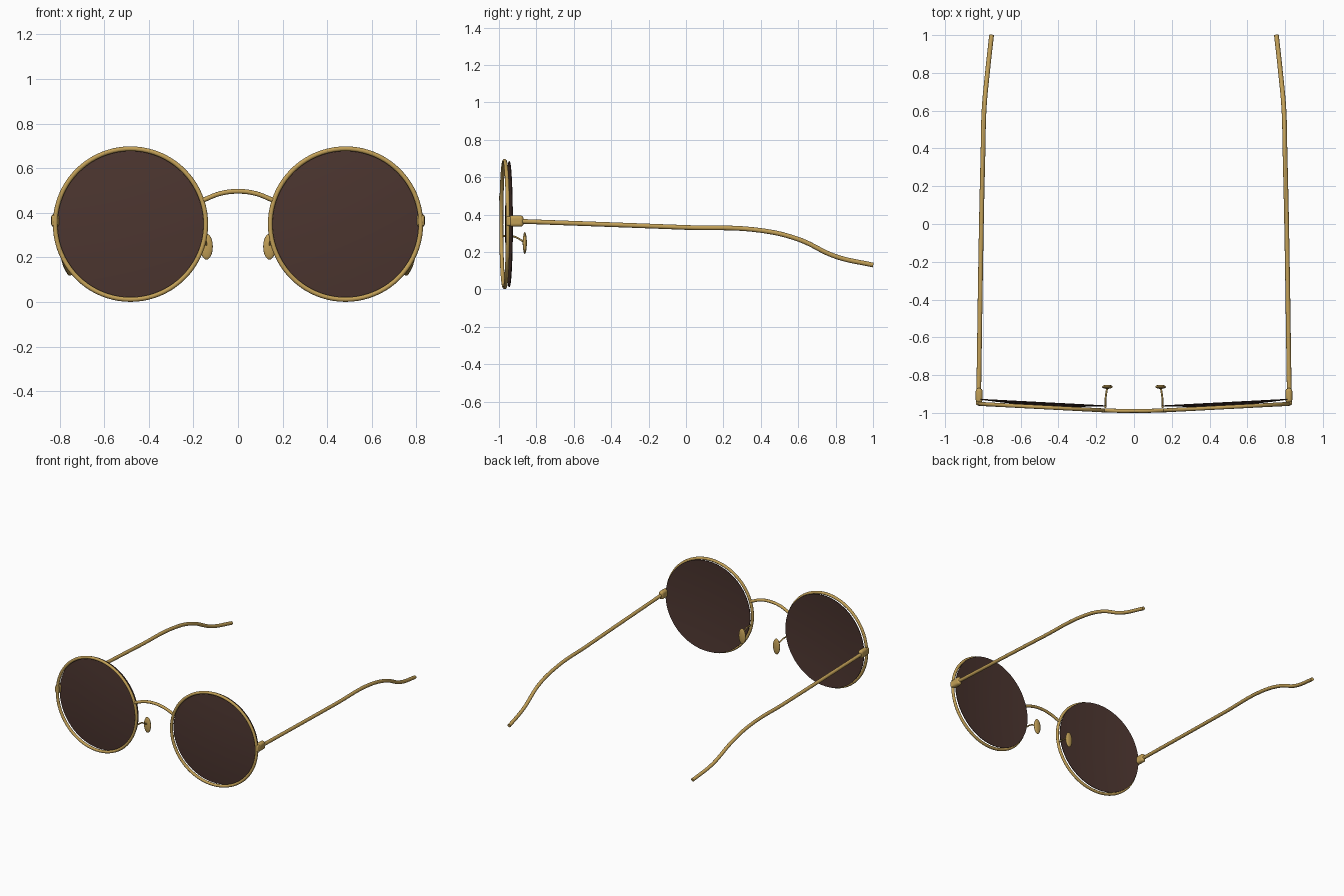
import bpy, bmesh, math
from mathutils import Matrix, Vector

cube = bpy.data.objects.get("Cube")
if cube:
    bpy.data.objects.remove(cube, do_unlink=True)


def material(name, rgb, metallic=0.0):
    m = bpy.data.materials.new(name)
    m.use_nodes = True
    m.diffuse_color = (*rgb, 1)
    m.node_tree.nodes["Principled BSDF"].inputs["Base Color"].default_value = (*rgb, 1)
    return m


GOLD = material("gold metal", (0.54, 0.35, 0.095))
BROWN = material("brown lens", (0.072, 0.036, 0.029))


def activate(obj):
    bpy.ops.object.select_all(action="DESELECT")
    obj.select_set(True)
    bpy.context.view_layer.objects.active = obj


def finish(obj, name, mat):
    obj.name = name
    obj.data.materials.clear()
    obj.data.materials.append(mat)
    activate(obj)
    bpy.ops.object.shade_smooth_by_angle(angle=math.radians(40))
    return obj


def tube(name, points, radius):
    """Smooth round wire through the points."""
    curve = bpy.data.curves.new(name, "CURVE")
    curve.dimensions = "3D"
    curve.bevel_depth = radius
    curve.bevel_resolution = 4
    curve.use_fill_caps = True
    curve.resolution_u = 10
    spline = curve.splines.new("BEZIER")
    spline.bezier_points.add(len(points) - 1)
    for bp, p in zip(spline.bezier_points, points):
        bp.co = p
        bp.handle_left_type = bp.handle_right_type = "AUTO"
    obj = bpy.data.objects.new(name, curve)
    bpy.context.collection.objects.link(obj)
    activate(obj)
    bpy.ops.object.convert(target="MESH")
    return finish(bpy.context.object, name, GOLD)


def lens(name, radius, bulge, thickness, matrix):
    """Shallow dome spun around its axis, bulging towards local -y."""
    steps = 8
    front = [Vector((radius * i / steps, -bulge * (1 - (i / steps) ** 2), 0))
             for i in range(steps + 1)]
    back = [p + Vector((0, thickness, 0)) for p in reversed(front)]
    bm = bmesh.new()
    verts = [bm.verts.new(p) for p in front + back]
    edges = [bm.edges.new(pair) for pair in zip(verts, verts[1:])]
    bmesh.ops.spin(bm, geom=verts + edges, cent=(0, 0, 0), axis=(0, 1, 0),
                   angle=math.tau, steps=64)
    bmesh.ops.remove_doubles(bm, verts=bm.verts, dist=1e-5)
    bmesh.ops.recalc_face_normals(bm, faces=bm.faces)
    bm.transform(matrix)
    mesh = bpy.data.meshes.new(name)
    bm.to_mesh(mesh)
    bm.free()
    obj = bpy.data.objects.new(name, mesh)
    bpy.context.collection.objects.link(obj)
    return finish(obj, name, BROWN)


for side, s in (("left", 1), ("right", -1)):
    place = Matrix.Translation((s * 0.482, -0.97, 0.349)) @ Matrix.Rotation(s * 0.052, 4, "Z")

    # Wire rim
    bpy.ops.mesh.primitive_torus_add(major_radius=0.338, minor_radius=0.0105,
                                     major_segments=80, minor_segments=12)
    rim = bpy.context.object
    rim.matrix_world = place @ Matrix.Rotation(math.pi / 2, 4, "X")
    finish(rim, side + "_rim", GOLD)

    # Tinted lens, seated just behind the rim
    lens(side + "_lens", 0.336, 0.016, 0.004, place @ Matrix.Translation((0, 0.023, 0)))

    # Hinge block with rounded edges, and the tab joining it to the rim
    bpy.ops.mesh.primitive_cube_add(size=1, location=(s * 0.82, -0.908, 0.365))
    hinge = bpy.context.object
    hinge.scale = (0.036, 0.078, 0.06)
    bpy.ops.object.transform_apply(location=False, rotation=False, scale=True)
    bevel = hinge.modifiers.new("round", "BEVEL")
    bevel.width, bevel.segments = 0.016, 4
    finish(hinge, side + "_hinge", GOLD)

    bpy.ops.mesh.primitive_cube_add(size=1, location=(s * 0.822, -0.947, 0.365))
    tab = bpy.context.object
    tab.scale = (0.028, 0.026, 0.05)
    bpy.ops.object.transform_apply(location=False, rotation=False, scale=True)
    bevel = tab.modifiers.new("round", "BEVEL")
    bevel.width, bevel.segments = 0.008, 3
    finish(tab, side + "_hinge_tab", GOLD)

    # Temple arm with drooping, inward-curving tip
    tube(side + "_temple",
         [(s * x, y, z) for x, y, z in (
             (0.822, -0.89, 0.364), (0.808, 0, 0.331), (0.799, 0.4, 0.315),
             (0.794, 0.6, 0.268), (0.776, 0.8, 0.176), (0.754, 1.0, 0.13))], 0.0125)

    # Nose pad and its wire
    tube(side + "_pad_arm",
         [(s * 0.152, -0.975, 0.285), (s * 0.15, -0.92, 0.282), (s * 0.141, -0.862, 0.252)], 0.005)
    bpy.ops.mesh.primitive_uv_sphere_add(segments=24, ring_count=16, radius=1,
                                         location=(s * 0.141, -0.862, 0.248))
    pad = bpy.context.object
    pad.scale = (0.028, 0.011, 0.058)
    bpy.ops.object.transform_apply(location=False, rotation=False, scale=True)
    finish(pad, side + "_nose_pad", GOLD)

# Arched bridge
tube("bridge", [(-0.155, -0.986, 0.457), (-0.08, -0.989, 0.486), (0, -0.989, 0.496),
                (0.08, -0.989, 0.486), (0.155, -0.986, 0.457)], 0.0105)
